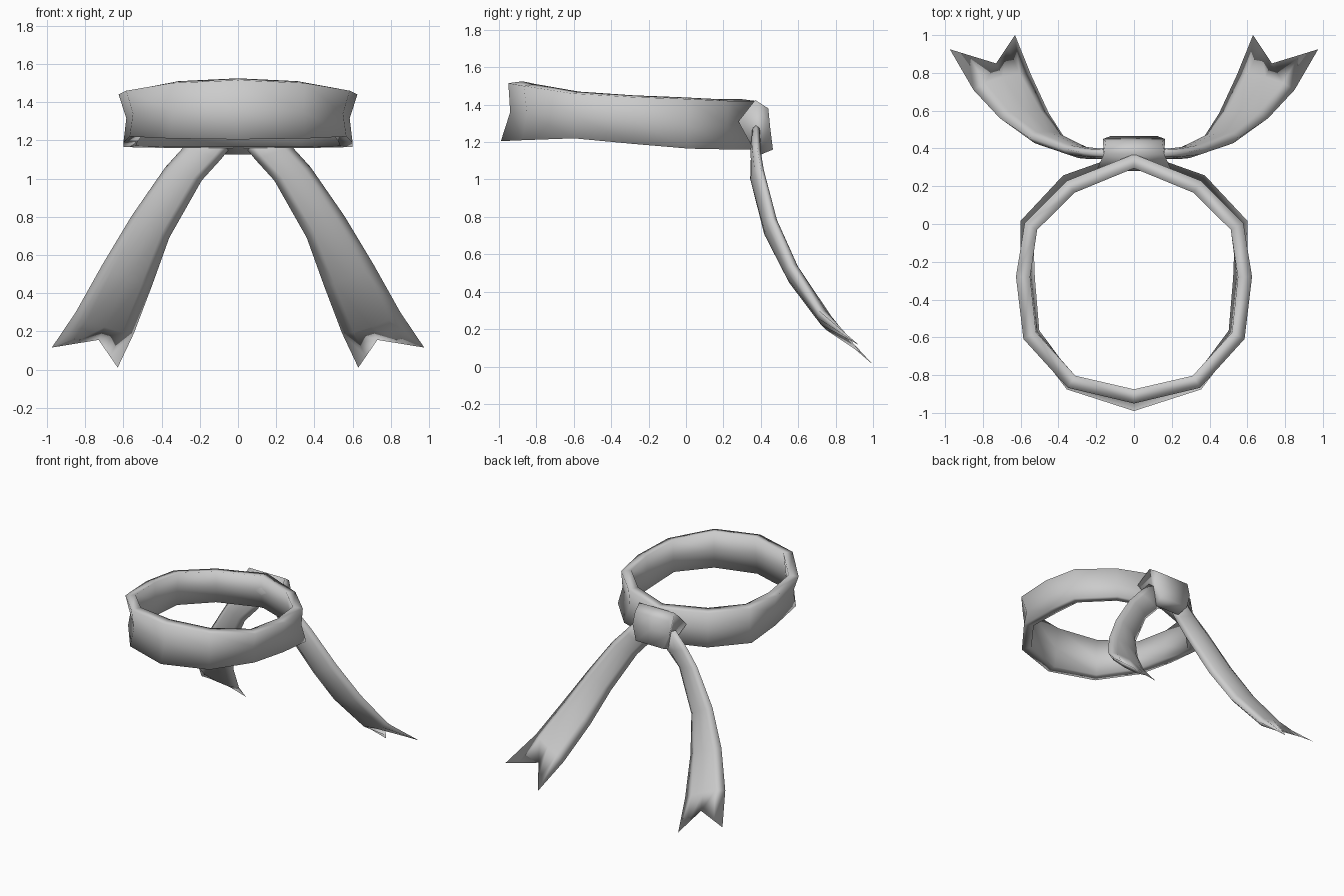
import bpy, bmesh
from mathutils import Vector

cube = bpy.data.objects.get("Cube")
if cube:
    bpy.data.objects.remove(cube, do_unlink=True)

cloth = bpy.data.materials.new("light_grey_cloth")
cloth.use_nodes = True
grey = (0.6, 0.6, 0.6, 1)
cloth.diffuse_color = grey
cloth.node_tree.nodes["Principled BSDF"].inputs["Base Color"].default_value = grey


def loft(name, rings, closed=False):
    """Skin a list of equal-length point rings; cap the ends unless closed."""
    bm = bmesh.new()
    loops = [[bm.verts.new(p) for p in ring] for ring in rings]
    pairs = list(zip(loops, loops[1:]))
    if closed:
        pairs.append((loops[-1], loops[0]))
    else:
        bm.faces.new(loops[0])
        bm.faces.new(loops[-1])
    for a, b in pairs:
        for i in range(len(a)):
            j = (i + 1) % len(a)
            bm.faces.new((a[i], a[j], b[j], b[i]))
    bmesh.ops.remove_doubles(bm, verts=bm.verts, dist=0.0005)
    bmesh.ops.recalc_face_normals(bm, faces=bm.faces)
    for face in bm.faces:
        face.smooth = True
    mesh = bpy.data.meshes.new(name)
    bm.to_mesh(mesh)
    bm.free()
    mesh.materials.append(cloth)
    obj = bpy.data.objects.new(name, mesh)
    bpy.context.collection.objects.link(obj)


# Headband, front centre to back centre: x, y, bottom z, top z, top and bottom flare
half = [(0, -.94, 1.205, 1.515, .01, .05), (.34, -.85, 1.21, 1.50, .02, .03),
        (.55, -.59, 1.22, 1.46, .04, .02), (.585, -.28, 1.19, 1.44, .04, .015),
        (.57, 0, 1.165, 1.43, .01, .035), (.35, .22, 1.16, 1.42, .01, .045),
        (0, .34, 1.16, 1.42, .03, .05)]
stations = half + [(-s[0], *s[1:]) for s in half[-2:0:-1]]


def band_ring(x, y, bottom, top, flare_top, flare_bottom):
    out = Vector((x, y + .3, 0)).normalized()
    mid = (top + bottom) / 2

    def at(offset, z):
        return Vector((x, y, z)) + out * offset
    return [at(flare_top, top), at(0, mid), at(flare_bottom, bottom),
            at(flare_bottom - .075, bottom + .005), at(-.04, mid),
            at(flare_top - .075, top + .01)]


loft("headband", [band_ring(*s) for s in stations], closed=True)

# Knot: a wrap whose half width varies around its side profile (y, z, half width)
profile = [(.28, 1.31, .2), (.37, 1.425, .16), (.44, 1.38, .15),
           (.45, 1.28, .165), (.465, 1.16, .125), (.38, 1.125, .11)]
loft("knot", [[Vector((w * f, y, z)) for y, z, w in profile] for f in (-1, 0, 1)])

# Tails: outer edge, inner edge and half thickness, ending in a swallowtail
edges = [((.17, .375, 1.29), (.01, .37, 1.2), .025),
         ((.28, .38, 1.17), (.09, .365, 1.1), .027),
         ((.38, .40, 1.06), (.19, .36, .99), .032),
         ((.56, .46, .8), (.36, .445, .69), .038),
         ((.71, .56, .55), (.45, .585, .44), .04),
         ((.85, .71, .3), (.545, .79, .19), .036),
         ((.975, .925, .115), (.63, 1.0, .01), 0)]
notch = Vector((.73, .85, .155))


def tail(name, side):
    rings = []
    last = len(edges) - 1
    for k, (o, i, thick) in enumerate(edges):
        o, i = Vector(o), Vector(i)
        along = Vector(edges[min(k + 1, last)][0]) - Vector(edges[max(k - 1, 0)][0])
        normal = (o - i).cross(along).normalized()
        centre = notch if k == last else (o + i) / 2
        line = [o, o.lerp(centre, .4), centre, i.lerp(centre, .4), i]
        bulge = [0, .8, 1, .8, 0]
        front = [p + normal * thick * b for p, b in zip(line, bulge)]
        back = [p - normal * thick * b for p, b in zip(line, bulge)]
        rings.append([Vector((p.x * side, p.y, p.z)) for p in front + back[-2:0:-1]])
    loft(name, rings)


tail("left_tail", 1)
tail("right_tail", -1)
